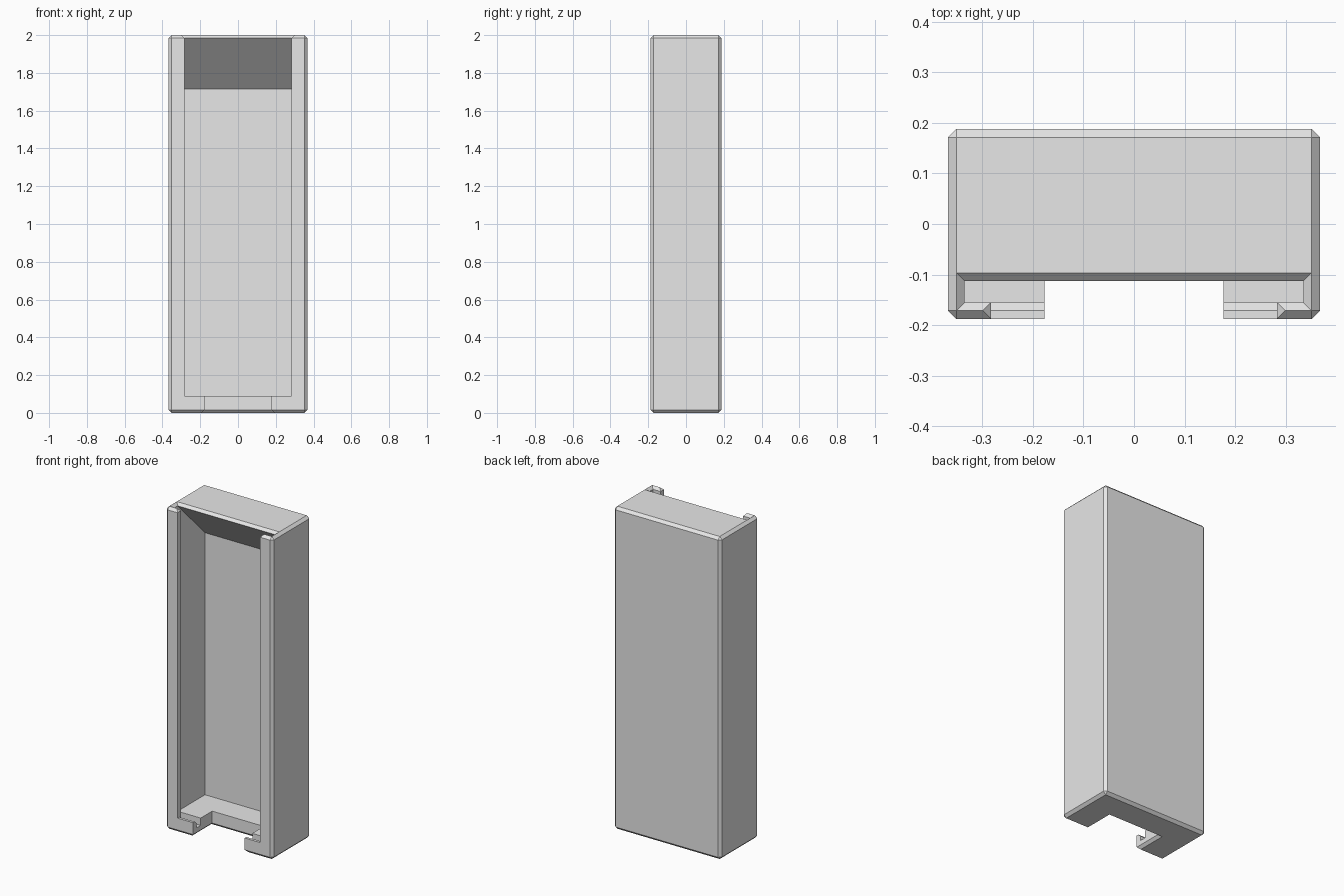
import bpy
import bmesh

if "Cube" in bpy.data.objects:
    bpy.data.objects.remove(bpy.data.objects["Cube"], do_unlink=True)

HX, HY, H = 0.368, 0.188, 2.0      # outer half sizes and height
WALL, CH = 0.033, 0.0165           # wall thickness and chamfer
IN_X = HX - WALL                   # inside half width
LIP_Y = -HY + WALL                 # inner face of the front lips
SLOT_Y = -0.113                    # rear of the lid slot
BACK_Y = HY - WALL                 # inner back wall
FLOOR, GROOVE = 0.09, 0.045        # cavity floor and lid groove floor
LIP_X, NOTCH_X, NOTCH_Y = 0.283, 0.177, 0.0
FAR = -0.4                         # in front of everything
EASE = 0.016                       # inner chamfer, just under the outer one


def new_object(name, bm):
    bmesh.ops.recalc_face_normals(bm, faces=bm.faces)
    mesh = bpy.data.meshes.new(name)
    bm.to_mesh(mesh)
    bm.free()
    obj = bpy.data.objects.new(name, mesh)
    bpy.context.collection.objects.link(obj)
    return obj


def loft(name, rings):
    """Solid joining rings of equal point count, capped at both ends."""
    bm = bmesh.new()
    loops = [[bm.verts.new(p) for p in ring] for ring in rings]
    n = len(loops[0])
    for a, b in zip(loops, loops[1:]):
        for i in range(n):
            j = (i + 1) % n
            bm.faces.new((a[i], a[j], b[j], b[i]))
    bm.faces.new(loops[0])
    bm.faces.new(loops[-1])
    return new_object(name, bm)


def side_prism(name, half_x, profile):
    """Side profile of (y, z) points extruded across the width."""
    return loft(name, [[(x, y, z) for y, z in profile] for x in (-half_x, half_x)])


def rect(hx, y0, y1, z):
    return [(-hx, y0, z), (hx, y0, z), (hx, y1, z), (-hx, y1, z)]


def flare(name, hx, y0, y1, z, step):
    """Cutter that widens past a straight opening to chamfer its rim."""
    e, up = EASE, 2 * EASE
    return loft(name, [rect(hx, y0, y1, z),
                       rect(hx + up, y0 - up, y1 + up, z + step * up)])


# Outer case with chamfered edges
case = loft("case", [rect(HX, -HY, HY, 0), rect(HX, -HY, HY, H)])
bm = bmesh.new()
bm.from_mesh(case.data)
bmesh.ops.bevel(bm, geom=bm.edges[:], offset=CH, segments=1, affect='EDGES')
bm.to_mesh(case.data)
bm.free()

# Cavity with sloped ceiling, lid slot and bottom groove
cutters = [side_prism("cavity_cutter", IN_X, [
    (LIP_Y, GROOVE), (SLOT_Y, GROOVE), (SLOT_Y, FLOOR), (BACK_Y, FLOOR),
    (BACK_Y, 1.715), (SLOT_Y, H - CH), (SLOT_Y, H + 0.1), (LIP_Y, H + 0.1)])]

# Front opening between the lips, with the bottom lip's inner edge chamfered
cutters.append(side_prism("opening_cutter", LIP_X, [
    (FAR, FLOOR), (LIP_Y - CH, FLOOR), (LIP_Y, FLOOR - CH),
    (LIP_Y + 0.02, FLOOR - CH), (LIP_Y + 0.02, H + 0.1), (FAR, H + 0.1)]))

# Notch through the bottom
cutters.append(loft("notch_cutter", [rect(NOTCH_X, FAR, NOTCH_Y, -0.1),
                                     rect(NOTCH_X, FAR, NOTCH_Y, 0.15)]))

# Chamfers round the slot rim, the lip ends and the notch
cutters.append(flare("slot_rim_cutter", IN_X, LIP_Y, SLOT_Y, H - EASE, 1))
cutters.append(flare("lip_rim_cutter", LIP_X, FAR, SLOT_Y - 0.01, H - EASE, 1))
cutters.append(flare("notch_rim_cutter", NOTCH_X, FAR, NOTCH_Y, EASE, -1))

for cutter in cutters:
    cutter.hide_render = True
    mod = case.modifiers.new(cutter.name, 'BOOLEAN')
    mod.operation = 'DIFFERENCE'
    mod.solver = 'EXACT'
    mod.object = cutter

# Bake the cuts and drop the cutters
depsgraph = bpy.context.evaluated_depsgraph_get()
baked = bpy.data.meshes.new_from_object(case.evaluated_get(depsgraph))
case.modifiers.clear()
case.data = baked
for cutter in cutters:
    bpy.data.objects.remove(cutter, do_unlink=True)

# Plain grey over the whole case
grey = bpy.data.materials.new("plain_grey")
grey.use_nodes = True
grey.diffuse_color = (0.8, 0.8, 0.8, 1)
grey.node_tree.nodes["Principled BSDF"].inputs["Base Color"].default_value = (0.8, 0.8, 0.8, 1)
case.data.materials.clear()
case.data.materials.append(grey)
for poly in case.data.polygons:
    poly.use_smooth = False
    poly.material_index = 0
